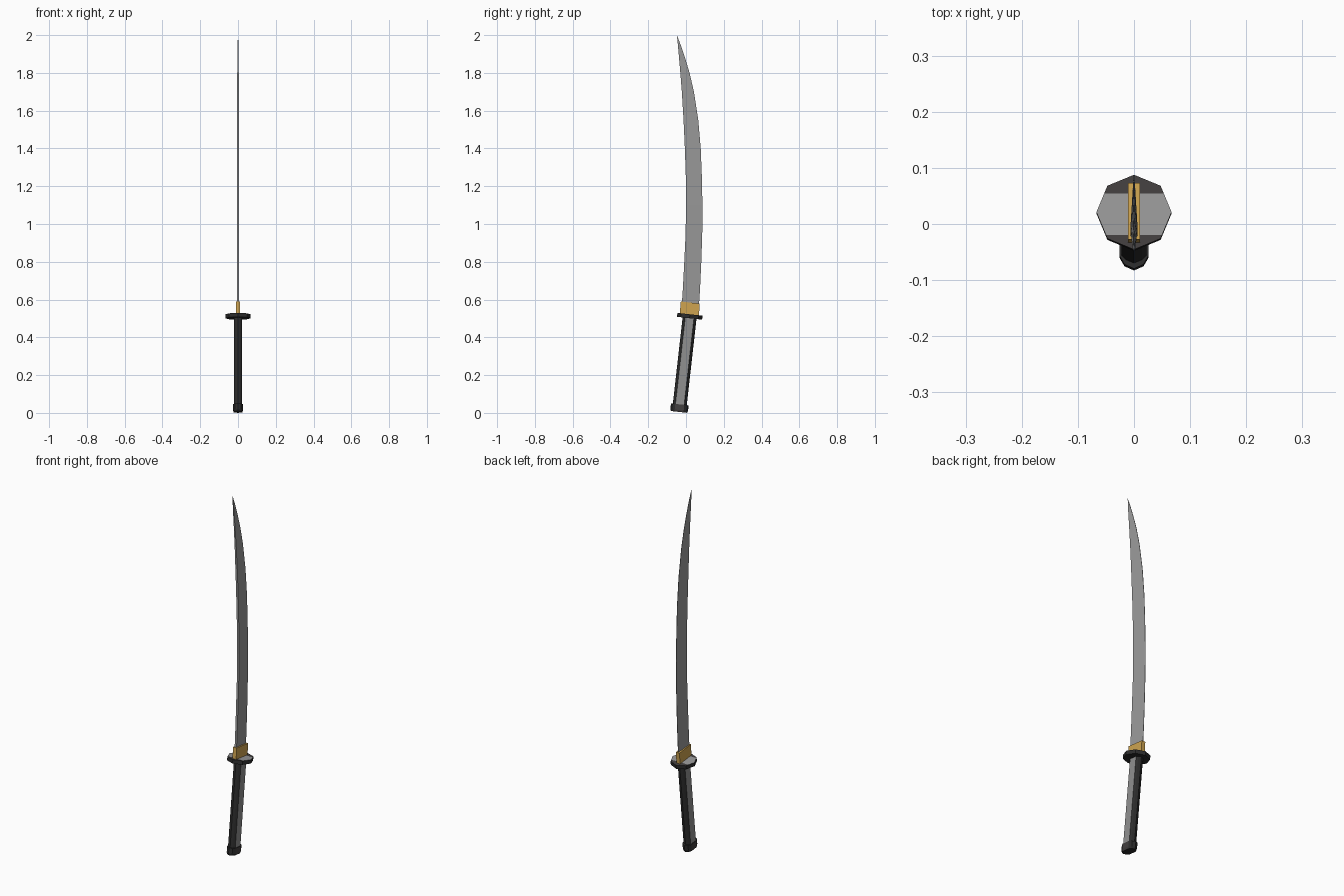
import bpy, bmesh, math
from mathutils import Vector

if "Cube" in bpy.data.objects:
    bpy.data.objects.remove(bpy.data.objects["Cube"])


def material(name, rgb):
    m = bpy.data.materials.new(name)
    m.diffuse_color = (*rgb, 1)
    m.use_nodes = True
    m.node_tree.nodes["Principled BSDF"].inputs["Base Color"].default_value = m.diffuse_color
    return m


STEEL = material("steel grey", (0.32, 0.32, 0.32))
GRIP = material("grip grey", (0.28, 0.28, 0.28))
DARK = material("near black", (0.025, 0.025, 0.025))
BROWN = material("dark grey", (0.055, 0.05, 0.05))
GOLD = material("gold", (0.62, 0.37, 0.08))

# The hilt leans: its axis passes through the guard centre
AXIS = Vector((0, 0.113, 1)).normalized()
SIDE = Vector((0, AXIS.z, -AXIS.y))
CENTRE = Vector((0, 0.02, 0.512))


def place(x, v, t):
    return CENTRE + Vector((x, 0, 0)) + SIDE * v + AXIS * t


def loft(name, rings, mats, rule=None, cuts=()):
    """Skin a stack of equal rings, cap both ends, colour faces by a rule."""
    bm = bmesh.new()
    vs = [[bm.verts.new(p) for p in r] for r in rings]
    n = len(rings[0])
    for a, b in zip(vs, vs[1:]):
        for i in range(n):
            j = (i + 1) % n
            bm.faces.new((a[i], a[j], b[j], b[i]))
    bm.faces.new(vs[0][::-1])
    bm.faces.new(vs[-1])
    bmesh.ops.remove_doubles(bm, verts=bm.verts[:], dist=1e-5)
    for y in cuts:
        bmesh.ops.bisect_plane(bm, geom=bm.verts[:] + bm.edges[:] + bm.faces[:],
                               plane_co=(0, y, 0), plane_no=(0, 1, 0))
    bmesh.ops.recalc_face_normals(bm, faces=bm.faces[:])
    bm.normal_update()
    if rule:
        for f in bm.faces:
            f.material_index = rule(f)
    me = bpy.data.meshes.new(name)
    bm.to_mesh(me)
    bm.free()
    for m in mats:
        me.materials.append(m)
    ob = bpy.data.objects.new(name, me)
    bpy.context.collection.objects.link(ob)
    return ob


# Blade: wedge section, blunt spine to the front, edge on the convex back
stations = [  # z, spine y, edge y
    (0.53, -0.025, 0.066), (0.65, -0.017, 0.074), (0.80, -0.009, 0.081),
    (0.95, -0.002, 0.086), (1.10, 0.0, 0.087), (1.25, -0.001, 0.084),
    (1.40, -0.006, 0.078), (1.55, -0.013, 0.065), (1.70, -0.022, 0.042),
    (1.80, -0.030, 0.019), (1.88, -0.037, -0.005), (1.95, -0.043, -0.029)]
rings = []
for z, s, e in stations:
    w = 0.006 if z < 1.6 else 0.006 - 0.004 * (z - 1.6) / 0.4
    rings.append([(-w, s, z), (w, s, z), (0.0008, e, z), (-0.0008, e, z)])
rings.append([(0, -0.048, 2.0)] * 4)


def loft_tip(rings):
    """Blade body plus a nearly pointed last ring."""
    tip = Vector(rings[-1][0])
    rings[-1] = [tip + (Vector(p) - tip) * 0.01 for p in rings[-2]]
    return rings


loft("blade", loft_tip(rings), [STEEL])

# Gold collar, slightly wider at the guard
def box_ring(hx, v0, v1, t):
    return [place(-hx, v0, t), place(hx, v0, t), place(hx, v1, t), place(-hx, v1, t)]

loft("collar", [box_ring(0.011, -0.054, 0.048, 0.005),
                box_ring(0.011, -0.056, 0.045, 0.072)], [GOLD])

# Octagonal guard: dark rim, grey band across the top
def octagon(r, t):
    return [place(r * math.cos(i * math.pi / 4), r * math.sin(i * math.pi / 4), t)
            for i in range(8)]


def guard_rule(f):
    if f.normal.dot(AXIS) < 0.7:
        return 0
    return 2 if -0.02 < f.calc_center_median().y < 0.054 else 1


loft("guard", [octagon(0.067, -0.011), octagon(0.067, 0.010)],
     [DARK, BROWN, STEEL], guard_rule, cuts=(-0.02, 0.054))


# Ten-sided grip and pommel: flat sides, pointed front and back
def grip_ring(hx, hv, flat, t):
    half = [(0, -hv), (hx * 0.65, -hv * 0.84), (hx, -flat), (hx, flat), (hx * 0.65, hv * 0.84)]
    return [place(x, v, t) for x, v in half] + [place(-x, -v, t) for x, v in half]


def side_rule(f):
    return 1 if abs(f.normal.x) > 0.95 else 0


loft("handle", [grip_ring(0.022, 0.037, 0.023, -0.48),
                grip_ring(0.022, 0.037, 0.023, -0.005)], [DARK, GRIP], side_rule)
loft("pommel", [grip_ring(0.023, 0.043, 0.022, -0.510),
                grip_ring(0.026, 0.047, 0.024, -0.500),
                grip_ring(0.026, 0.047, 0.024, -0.470)], [DARK, BROWN], side_rule)
